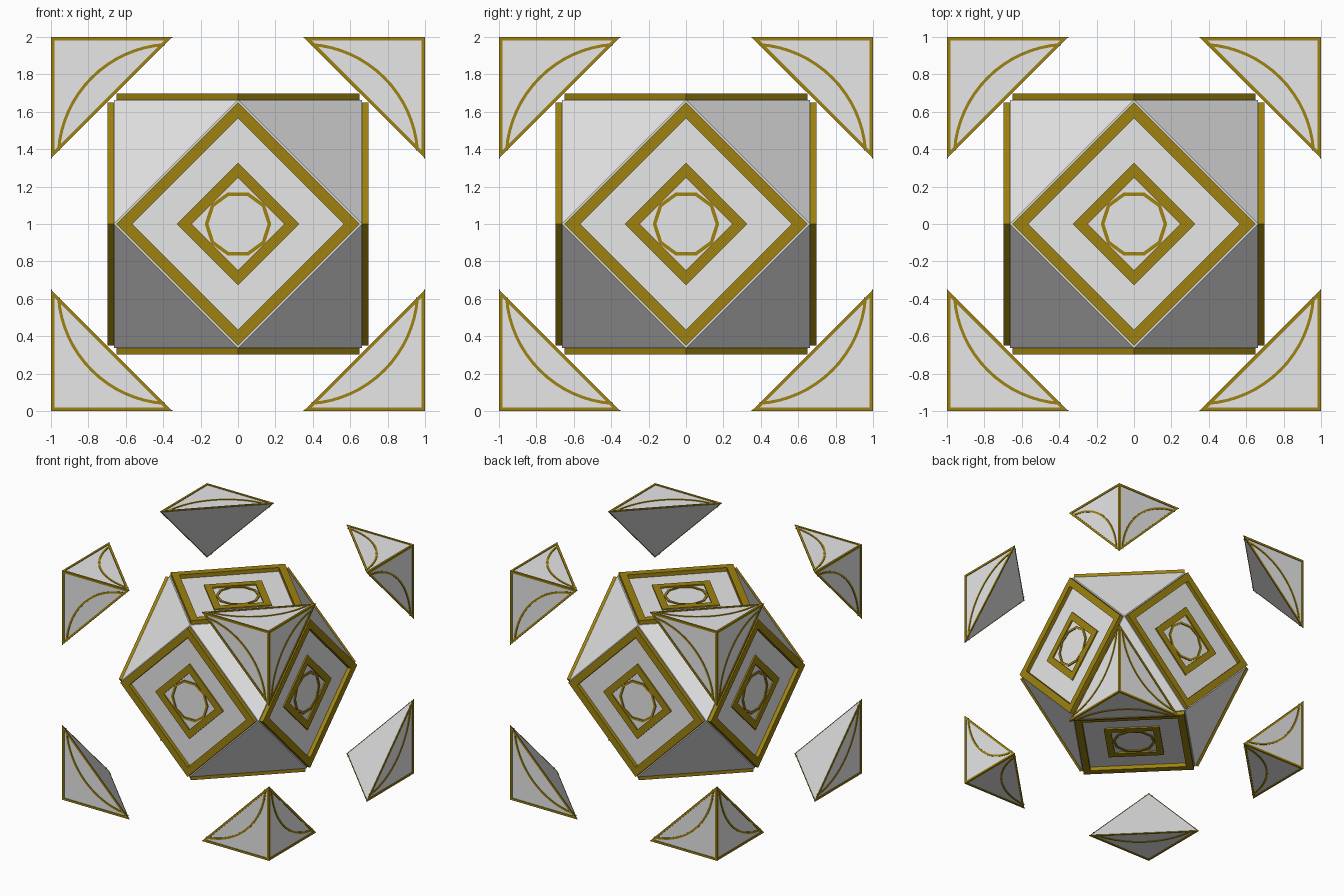
import bpy, bmesh, math
from mathutils import Vector
from itertools import product

if "Cube" in bpy.data.objects:
    bpy.data.objects.remove(bpy.data.objects["Cube"])

C = Vector((0, 0, 1))      # centre of the whole model
A = 0.663                  # core half size
LEG = 0.65                 # leg length of the corner pieces
D = 0.006                  # height of the trim on the corner pieces


def material(name, col):
    m = bpy.data.materials.new(name)
    m.diffuse_color = (*col, 1)
    m.use_nodes = True
    m.node_tree.nodes["Principled BSDF"].inputs["Base Color"].default_value = m.diffuse_color
    return m


GREY = material("light grey", (0.8, 0.8, 0.8))
GOLD = material("dark gold", (0.34, 0.225, 0.005))


def finish(bm, name, mat):
    bmesh.ops.recalc_face_normals(bm, faces=bm.faces)
    me = bpy.data.meshes.new(name)
    bm.to_mesh(me)
    bm.free()
    me.materials.append(mat)
    ob = bpy.data.objects.new(name, me)
    bpy.context.collection.objects.link(ob)


def hull(name, pts, mat):
    bm = bmesh.new()
    for p in pts:
        bm.verts.new(p)
    bmesh.ops.convex_hull(bm, input=bm.verts)
    bmesh.ops.dissolve_limit(bm, angle_limit=0.01, verts=bm.verts, edges=bm.edges)
    finish(bm, name, mat)


def band(bm, outer, inner, place, h0, h1, closed=True):
    """Raised strip between two 2D outlines, put in space by place(u, v, h)."""
    rows = [[bm.verts.new(place(*o, h0)), bm.verts.new(place(*o, h1)),
             bm.verts.new(place(*i, h1)), bm.verts.new(place(*i, h0))]
            for o, i in zip(outer, inner)]
    n = len(rows)
    for k in range(n if closed else n - 1):
        a, b = rows[k], rows[(k + 1) % n]
        for j in range(4):
            m = (j + 1) % 4
            bm.faces.new((a[j], a[m], b[m], b[j]))
    if not closed:
        bm.faces.new(rows[0])
        bm.faces.new(rows[-1])


def ngon(n, r):
    return [(r * math.cos(2 * math.pi * k / n), r * math.sin(2 * math.pi * k / n))
            for k in range(n)]


# Core: cuboctahedron
core = []
for s, t in product((-A, A), repeat=2):
    core += [C + Vector(p) for p in ((s, t, 0), (s, 0, t), (0, s, t))]
hull("core", core, GREY)

# Gold frames and rings on the six square faces
frames, diamonds, circles = bmesh.new(), bmesh.new(), bmesh.new()
for axis, sign in product(range(3), (-1, 1)):
    ua, va = [i for i in range(3) if i != axis]

    def place(u, v, h):
        p = Vector((0, 0, 0))
        p[ua], p[va], p[axis] = u, v, sign * h
        return C + p

    band(frames, ngon(4, 0.65), ngon(4, 0.565), place, A - 0.01, 0.697)
    band(diamonds, ngon(4, 0.328), ngon(4, 0.247), place, A - 0.01, A + 0.012)
    band(circles, ngon(10, 0.178), ngon(10, 0.158), place, A - 0.01, A + 0.008)
finish(frames, "face_frames", GOLD)
finish(diamonds, "inner_diamond_rings", GOLD)
finish(circles, "centre_rings", GOLD)

# Corner pieces: floating cut cube corners with trimmed outer faces
w = 0.018
tri_out = [(0, 0), (LEG, 0), (0, LEG)]
e = LEG - w * (1 + math.sqrt(2))
tri_in = [(w, w), (e, w), (w, e)]
angles = [math.radians(4 + 82 * k / 16) for k in range(17)]


def arc(r):
    return [(LEG - r * math.cos(t), LEG - r * math.sin(t)) for t in angles]


for n, signs in enumerate(product((-1, 1), repeat=3)):
    def at(p):
        return C + Vector([s * (1 - q) for s, q in zip(signs, p)])

    far = LEG - 2 * D
    hull(f"corner_block_{n}",
         [at(p) for p in ((D, D, D), (far, D, D), (D, far, D), (D, D, far))], GREY)
    trim = bmesh.new()
    for axis in range(3):
        ua, va = [i for i in range(3) if i != axis]

        def place(u, v, h):
            p = [0, 0, 0]
            p[ua], p[va], p[axis] = u, v, h
            return at(p)

        band(trim, tri_out, tri_in, place, D, 0)
        band(trim, arc(0.619), arc(0.603), place, D + 0.002, 0.001, closed=False)
    finish(trim, f"corner_trim_{n}", GOLD)
